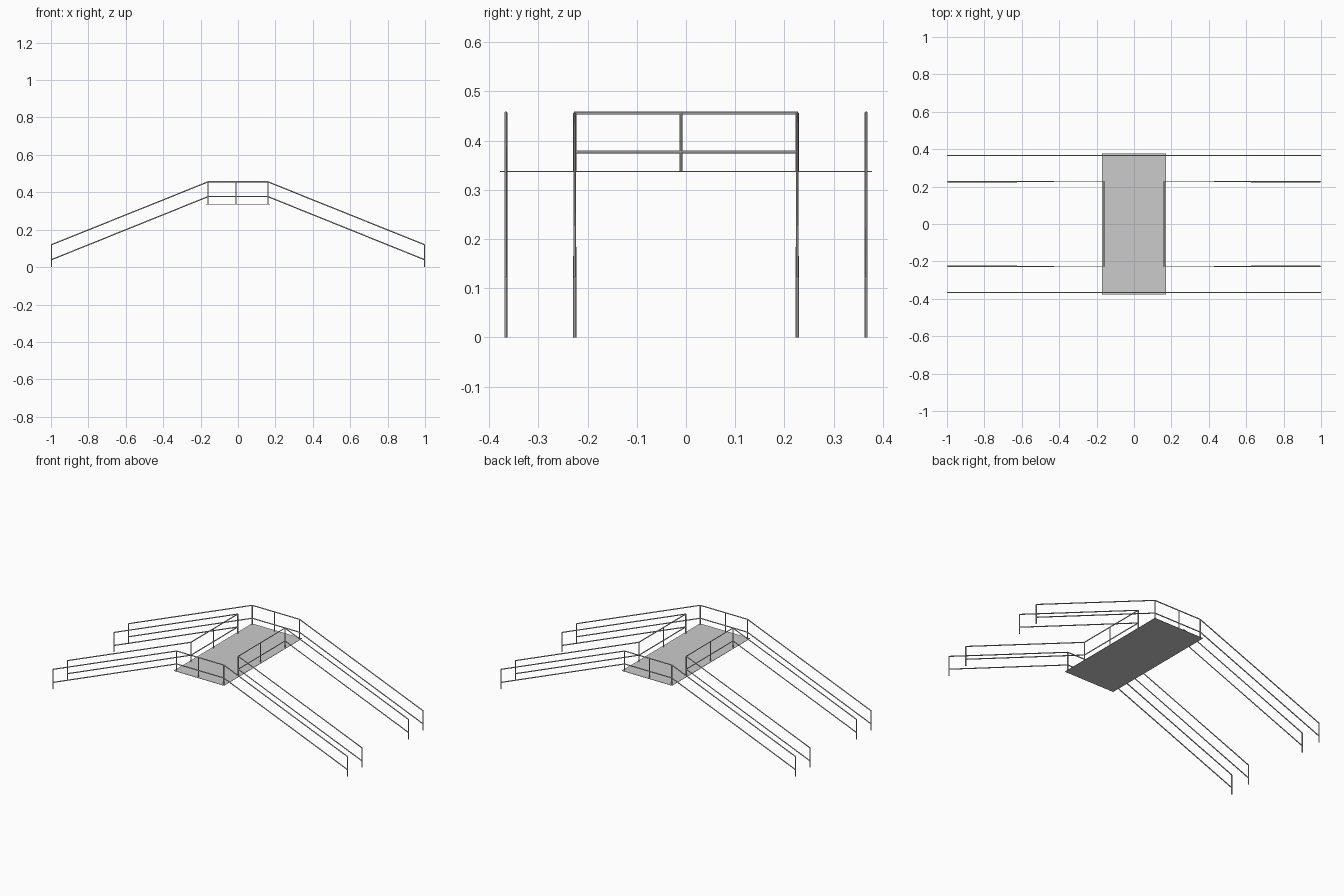
import bpy

cube = bpy.data.objects.get("Cube")
if cube:
    bpy.data.objects.remove(cube, do_unlink=True)

R = 0.0032                      # pipe radius
END_X, TOP_X = 0.9968, 0.16     # ramp foot and ramp head
OUTER_Y, INNER_Y = 0.366, 0.226
DECK_Z = 0.337
RAILS = {"top": (0.12, 0.456), "mid": (0.04, 0.377)}   # foot and head heights


def material(name, value):
    m = bpy.data.materials.new(name)
    m.use_nodes = True
    colour = (value, value, value, 1)
    m.diffuse_color = colour
    m.node_tree.nodes["Principled BSDF"].inputs["Base Color"].default_value = colour
    return m


grey = material("light grey", 0.6)


def pipe(name, points):
    """Round pipe along a polyline, turned into a mesh."""
    curve = bpy.data.curves.new(name, "CURVE")
    curve.dimensions = "3D"
    curve.bevel_depth = R
    curve.bevel_resolution = 2
    curve.use_fill_caps = True
    spline = curve.splines.new("POLY")
    spline.points.add(len(points) - 1)
    for p, co in zip(spline.points, points):
        p.co = (*co, 1)
    curve.materials.append(grey)
    ob = bpy.data.objects.new(name, curve)
    bpy.context.collection.objects.link(ob)
    bpy.ops.object.select_all(action="DESELECT")
    ob.select_set(True)
    bpy.context.view_layer.objects.active = ob
    bpy.ops.object.convert(target="MESH")
    bpy.ops.object.shade_smooth_by_angle()


def post(name, x, y, low, high):
    pipe(name, [(x, y, low), (x, y, high)])


# Deck
bpy.ops.mesh.primitive_cube_add(size=1, location=(0, 0, DECK_Z))
deck = bpy.context.object
deck.name = "deck"
deck.scale = (0.34, 0.756, 0.002)
deck.data.materials.append(grey)

for s, side in ((-1, "front"), (1, "back")):
    # Outer handrails run up, across the deck and down again
    y = s * OUTER_Y
    for rail, (foot, head) in RAILS.items():
        pipe(f"{side}_outer_{rail}_rail",
             [(-END_X, y, foot), (-TOP_X, y, head), (TOP_X, y, head), (END_X, y, foot)])
    post(f"{side}_outer_middle_post", -0.01, y, DECK_Z, RAILS["top"][1])

for s, side in ((-1, "right"), (1, "left")):
    # Inner handrails climb, cross the deck edge and descend on the same side
    x = s * TOP_X
    for rail, (foot, head) in RAILS.items():
        pipe(f"{side}_inner_{rail}_rail",
             [(s * END_X, -INNER_Y, foot), (x, -INNER_Y, head),
              (x, INNER_Y, head), (s * END_X, INNER_Y, foot)])
    post(f"{side}_inner_middle_post", x, -0.01, DECK_Z, RAILS["top"][1])

    # Posts at the ramp feet and heads
    for y in (-OUTER_Y, -INNER_Y, INNER_Y, OUTER_Y):
        post(f"{side}_foot_post", s * END_X, y, 0, RAILS["top"][0])
        post(f"{side}_head_post", x, y, DECK_Z, RAILS["top"][1])
